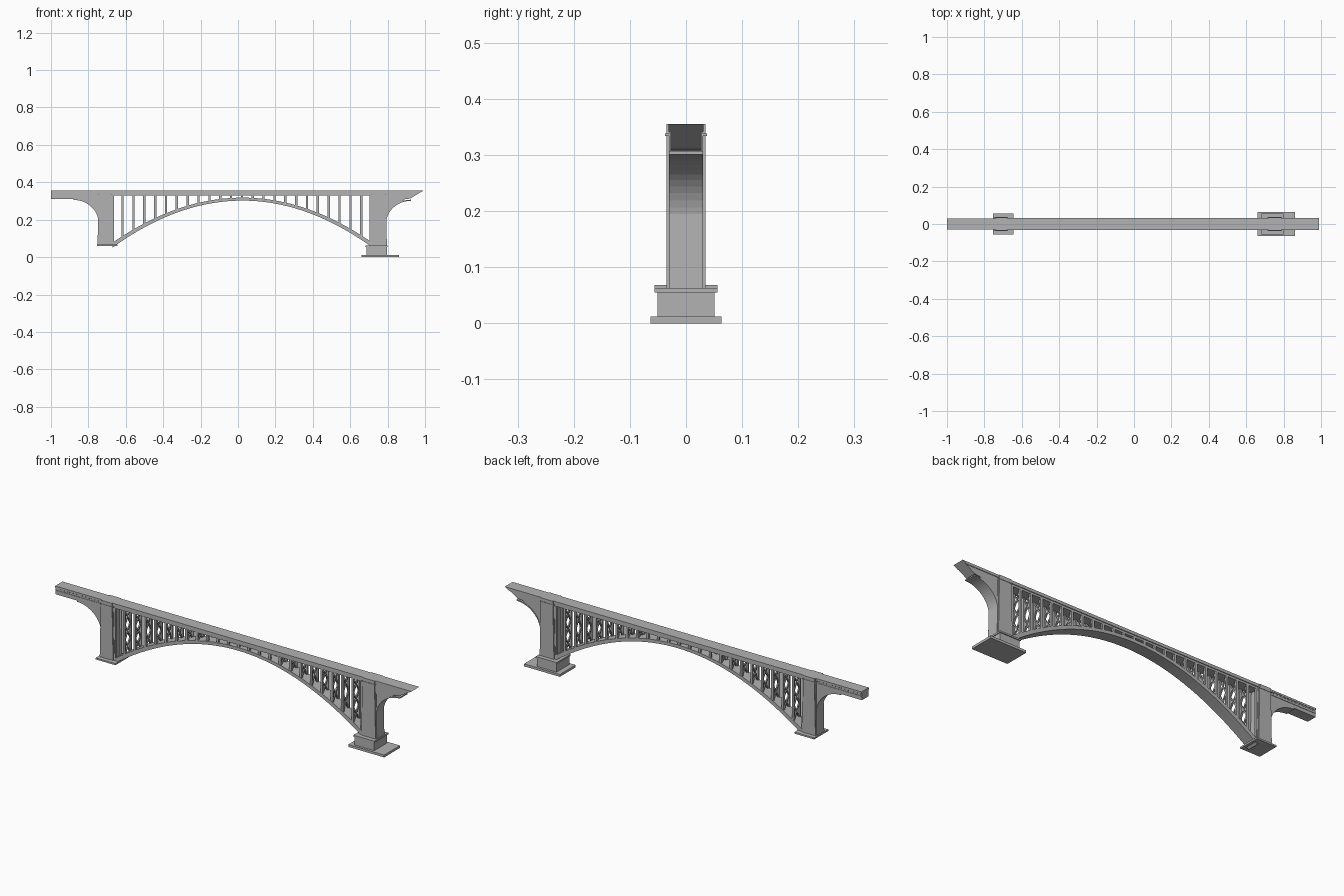
import bpy, bmesh, math
from mathutils import Vector

cube = bpy.data.objects.get("Cube")
if cube:
    bpy.data.objects.remove(cube, do_unlink=True)

stone = bpy.data.materials.new("concrete grey")
stone.use_nodes = True
GREY = (0.45, 0.45, 0.45, 1)
stone.diffuse_color = GREY
stone.node_tree.nodes["Principled BSDF"].inputs["Base Color"].default_value = GREY


def finish(name, bm):
    bmesh.ops.recalc_face_normals(bm, faces=bm.faces)
    mesh = bpy.data.meshes.new(name)
    bm.to_mesh(mesh)
    bm.free()
    mesh.materials.append(stone)
    obj = bpy.data.objects.new(name, mesh)
    bpy.context.collection.objects.link(obj)
    return obj


def add_prism(bm, outline, y0, y1):
    """Side outline (x, z) extruded across the bridge."""
    face = bm.faces.new([bm.verts.new((x, y0, z)) for x, z in outline])
    new = bmesh.ops.extrude_face_region(bm, geom=[face])["geom"]
    verts = [v for v in new if isinstance(v, bmesh.types.BMVert)]
    bmesh.ops.translate(bm, verts=verts, vec=(0, y1 - y0, 0))


def add_box(bm, x0, x1, y0, y1, z0, z1):
    add_prism(bm, [(x0, z0), (x1, z0), (x1, z1), (x0, z1)], y0, y1)


def prism(name, outline, half):
    bm = bmesh.new()
    add_prism(bm, outline, -half, half)
    return finish(name, bm)


def box(name, x0, x1, half, z0, z1):
    return prism(name, [(x0, z0), (x1, z0), (x1, z1), (x0, z1)], half)


def add_bar(bm, a, b, t):
    """Square bar between two points lying in one cross plane."""
    a, b = Vector(a), Vector(b)
    side = (b - a).cross(Vector((1, 0, 0))).normalized() * t / 2
    along = Vector((t / 2, 0, 0))
    rings = [[bm.verts.new(p + side * s + along * u)
              for s, u in ((1, 1), (1, -1), (-1, -1), (-1, 1))] for p in (a, b)]
    for i in range(4):
        j = (i + 1) % 4
        bm.faces.new((rings[0][i], rings[0][j], rings[1][j], rings[1][i]))
    bm.faces.new(rings[0])
    bm.faces.new(rings[1])


def quarter(cx, cz, rx, rz, n=14):
    """Quarter ellipse from the crown down to the springing."""
    return [(cx + rx * math.sin(i / n * math.pi / 2),
             cz + rz * math.cos(i / n * math.pi / 2)) for i in range(n + 1)]


TOP = 0.355
DECK_LOW = 0.33
ARCH_X, ARCH_RISE = 0.024, 0.318


def arch_top(x):
    return ARCH_RISE - 0.5 * (x - ARCH_X) ** 2


# Main arch slab, thicker toward the springings
xs = [-0.67 + i * 1.385 / 48 for i in range(49)]
upper = [(x, arch_top(x)) for x in xs]
lower = [(x, arch_top(x) - 0.016 - 0.02 * (x - ARCH_X) ** 2) for x in reversed(xs)]
prism("main_arch", upper + lower, 0.03)

# Main deck with edge fascia
box("main_deck", -0.68, 0.72, 0.027, DECK_LOW, TOP)
bm = bmesh.new()
for s in (-1, 1):
    add_box(bm, -0.68, 0.72, s * 0.027, s * 0.031, 0.34, TOP)
finish("deck_fascia", bm)

# Paired spandrel columns with cross bracing between them
cols, braces = bmesh.new(), bmesh.new()
for i in range(23):
    x = -0.617 + i * 0.058
    z = arch_top(x) - 0.006
    for s in (-1, 1):
        add_box(cols, x - 0.006, x + 0.006, s * 0.019, s * 0.028, z, DECK_LOW + 0.002)
    height = DECK_LOW - z
    if height > 0.04:
        n = max(1, round(height / 0.075))
        for k in range(n):
            z0, z1 = z + height * k / n, z + height * (k + 1) / n
            for s in (-1, 1):
                add_bar(braces, (x, -0.021 * s, z0), (x, 0.021 * s, z1), 0.006)
finish("spandrel_columns", cols)
finish("cross_braces", braces)

# Towers: tapered core, side pilasters, cap mouldings and end posts
for name, x0, x1 in (("left_end", -0.745, -0.675), ("right_end", 0.715, 0.79)):
    core = [(x0 - 0.006, 0.063), (x1 + 0.006, 0.063), (x1, TOP), (x0, TOP)]
    prism(name + "_tower", core, 0.03)
    bm = bmesh.new()
    for s in (-1, 1):
        shaft = [(x0 - 0.002, 0.063), (x1 + 0.002, 0.063), (x1 - 0.004, TOP), (x0 + 0.004, TOP)]
        add_prism(bm, shaft, s * 0.029, s * 0.035)
        add_box(bm, x0, x1, s * 0.029, s * 0.037, 0.334, 0.338)
    finish(name + "_pilasters", bm)
    inner = x1 + 0.006 if x0 < 0 else x0 - 0.006
    bm = bmesh.new()
    for s in (-1, 1):
        add_box(bm, inner - 0.006, inner + 0.006, s * 0.017, s * 0.028, 0.07, DECK_LOW)
    finish(name + "_posts", bm)

# Footings
box("left_end_plinth", -0.755, -0.645, 0.056, 0.06, 0.068)
box("right_end_lip", 0.683, 0.80, 0.056, 0.055, 0.063)
box("right_end_base", 0.687, 0.796, 0.051, 0.012, 0.055)
box("right_end_slab", 0.66, 0.86, 0.063, 0, 0.012)

# Left approach: box span with a curved haunch into the tower
haunch = quarter(-0.88, 0.18, 0.135, 0.126)
prism("left_approach", [(-1, TOP), (-1, 0.312), (-0.88, 0.312)] + haunch + [(-0.74, TOP)], 0.026)
bm = bmesh.new()
for s in (-1, 1):
    add_box(bm, -1, -0.74, s * 0.025, s * 0.029, 0.346, TOP)
    add_box(bm, -1, -0.74, s * 0.025, s * 0.028, 0.329, 0.333)
    for i in range(26):
        x = -0.995 + i * 0.01
        add_box(bm, x, x + 0.004, s * 0.025, s * 0.028, 0.34, 0.346)
finish("left_approach_cornice", bm)

# Right approach: wedge-ended spandrel over a broken arch rib
spring = quarter(0.925, 0.185, -0.133, 0.122)
wedge = [(0.78, TOP), (0.99, TOP), (0.92, 0.313), (0.89, 0.309)]
inside = [p for p in spring if p[0] < 0.885]
prism("right_approach", wedge + inside + [(0.78, 0.185)], 0.028)
rib_under = [(x, z - 0.006) for x, z in spring]
prism("right_approach_rib", spring + rib_under[::-1], 0.030)
bm = bmesh.new()
for s in (-1, 1):
    fascia = [(0.78, TOP), (0.99, TOP), (0.968, 0.342), (0.78, 0.342)]
    add_prism(bm, fascia, s * 0.027, s * 0.031)
finish("right_approach_fascia", bm)
